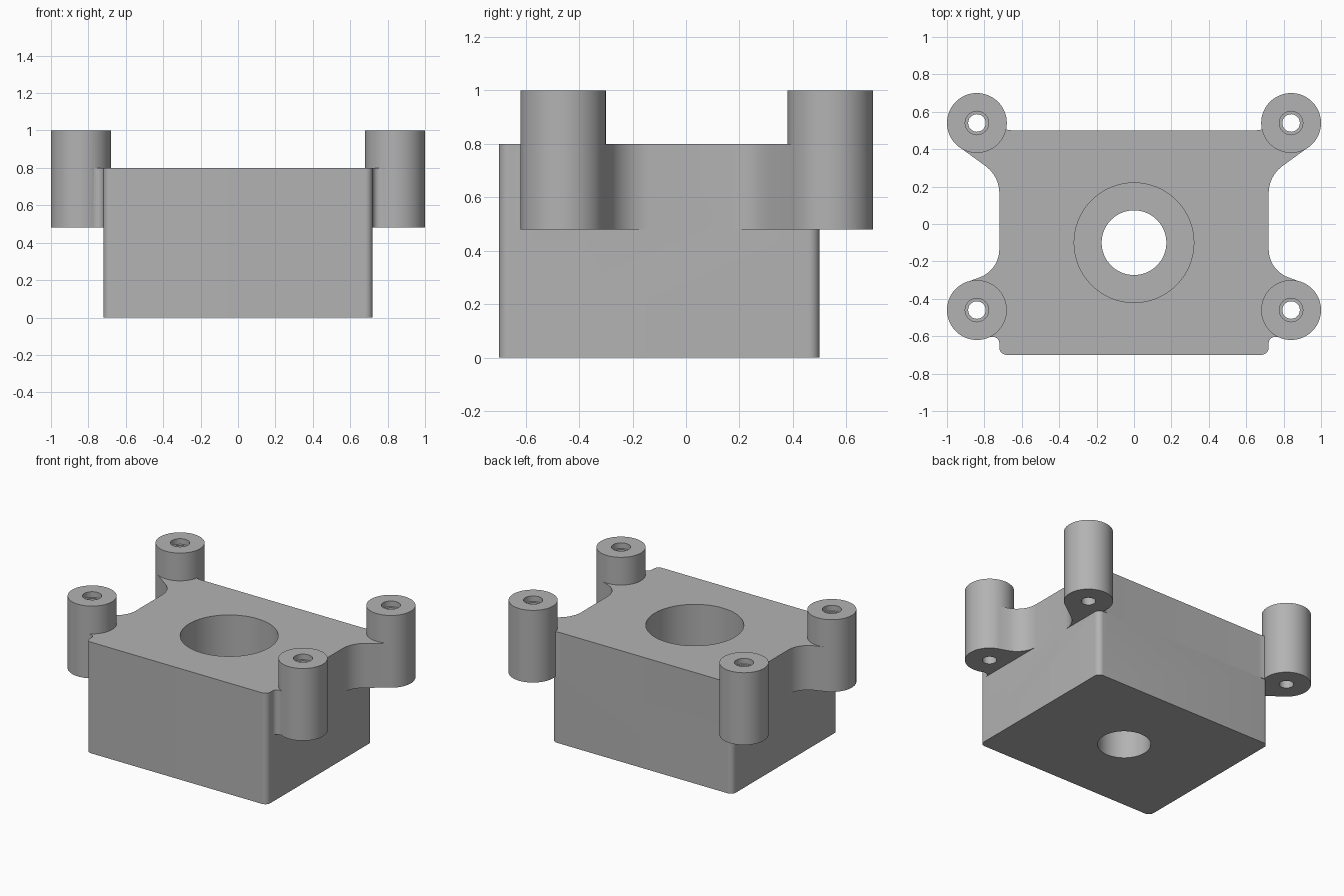
import bpy, bmesh, math
from mathutils import Vector

if "Cube" in bpy.data.objects:
    bpy.data.objects.remove(bpy.data.objects["Cube"])

grey = bpy.data.materials.new("plain_grey")
grey.use_nodes = True
grey.diffuse_color = (0.45, 0.45, 0.45, 1)
grey.node_tree.nodes["Principled BSDF"].inputs["Base Color"].default_value = (0.45, 0.45, 0.45, 1)

BOSS_R = 0.16
BACK, FRONT = Vector((0.84, 0.54)), Vector((0.84, -0.46))
SIDE, REAR, NOSE = 0.72, 0.5, -0.7
ARM_BOTTOM, DECK, TOP = 0.48, 0.8, 1.0


def rounded(corners, steps=10):
    """Round each (x, y, radius) corner of a closed outline with an arc."""
    out = []
    for i, (x, y, r) in enumerate(corners):
        p = Vector((x, y))
        if not r:
            out.append(p)
            continue
        a = (Vector(corners[i - 1][:2]) - p).normalized()
        b = (Vector(corners[(i + 1) % len(corners)][:2]) - p).normalized()
        half = a.angle(b) / 2
        centre = p + (a + b).normalized() * r / math.sin(half)
        start = p + a * r / math.tan(half) - centre
        end = p + b * r / math.tan(half) - centre
        turn = start.angle_signed(end)
        for k in range(steps + 1):
            t = -turn * k / steps
            c, s = math.cos(t), math.sin(t)
            out.append(centre + Vector((c * start.x - s * start.y, s * start.x + c * start.y)))
    return out


def new_object(name, bm):
    bmesh.ops.recalc_face_normals(bm, faces=bm.faces)
    mesh = bpy.data.meshes.new(name)
    bm.to_mesh(mesh)
    bm.free()
    mesh.materials.append(grey)
    obj = bpy.data.objects.new(name, mesh)
    bpy.context.collection.objects.link(obj)
    return obj


def prism(name, outline, z0, z1):
    bm = bmesh.new()
    face = bm.faces.new([bm.verts.new((p.x, p.y, z0)) for p in outline])
    top = bmesh.ops.extrude_face_region(bm, geom=[face])["geom"]
    bmesh.ops.translate(bm, vec=(0, 0, z1 - z0),
                        verts=[v for v in top if isinstance(v, bmesh.types.BMVert)])
    return new_object(name, bm)


def turned(name, x, y, profile, sides=64):
    """Solid of stacked circles from a list of (radius, height)."""
    bm = bmesh.new()
    rings = [[bm.verts.new((x + r * math.cos(math.tau * k / sides),
                            y + r * math.sin(math.tau * k / sides), z))
              for k in range(sides)] for r, z in profile]
    for low, high in zip(rings, rings[1:]):
        for k in range(sides):
            n = (k + 1) % sides
            bm.faces.new((low[k], low[n], high[n], high[k]))
    bm.faces.new(rings[0])
    bm.faces.new(rings[-1])
    return new_object(name, bm)


def combine(target, other, operation):
    mod = target.modifiers.new(operation, 'BOOLEAN')
    mod.operation, mod.solver, mod.object = operation, 'EXACT', other
    bpy.context.view_layer.objects.active = target
    bpy.ops.object.modifier_apply(modifier=mod.name)
    bpy.data.objects.remove(other)


def tangent(centre, degrees):
    a = math.radians(degrees)
    return centre + Vector((math.cos(a), math.sin(a))) * (BOSS_R - 0.001)


def along(p, degrees, x=None, y=None):
    """Point where a line from p reaches the given x or y."""
    m = math.tan(math.radians(degrees))
    return (x, p.y + m * (x - p.x)) if y is None else (p.x + (y - p.y) / m, y)


# Block body
block = prism("housing", rounded([(SIDE, REAR, 0.04), (SIDE, NOSE, 0.04),
                                  (-SIDE, NOSE, 0.04), (-SIDE, REAR, 0.04)]), 0, 0.64)

# Upper plate with four arms running tangent to the bosses
slope = 36
rear_out, rear_in = tangent(BACK, 90 - slope), tangent(BACK, slope - 90)
front_in = tangent(FRONT, 70)
half = [(*along(rear_out, slope, y=REAR), 0.2), (*rear_out, 0), (*BACK, 0), (*rear_in, 0),
        (*along(rear_in, slope, x=SIDE), 0.18), (*along(front_in, -20, x=SIDE), 0.16),
        (*front_in, 0), (*FRONT, 0), (0.8, -0.603, 0), (SIDE, -0.603, 0.035),
        (SIDE, NOSE, 0.04)]
outline = half + [(-x, y, r) for x, y, r in reversed(half)]
combine(block, prism("arm_plate", rounded(outline), ARM_BOTTOM, DECK), 'UNION')

# Corner bosses with countersunk screw holes
for side in (1, -1):
    for c in (BACK, FRONT):
        combine(block, turned("boss", side * c.x, c.y, [(BOSS_R, ARM_BOTTOM), (BOSS_R, TOP)]), 'UNION')
for side in (1, -1):
    for c in (BACK, FRONT):
        combine(block, turned("screw_hole", side * c.x, c.y,
                              [(0.047, 0.4), (0.047, 0.96), (0.063, 0.96), (0.063, 1.1)], 24), 'DIFFERENCE')

# Stepped central bore
combine(block, turned("bore", 0, -0.1, [(0.173, -0.1), (0.173, 0.3), (0.32, 0.3), (0.32, 0.9)]),
        'DIFFERENCE')

# Smooth curved walls, sharp edges
bpy.ops.object.select_all(action='DESELECT')
block.select_set(True)
bpy.context.view_layer.objects.active = block
bpy.ops.object.shade_smooth_by_angle(angle=math.radians(30))
